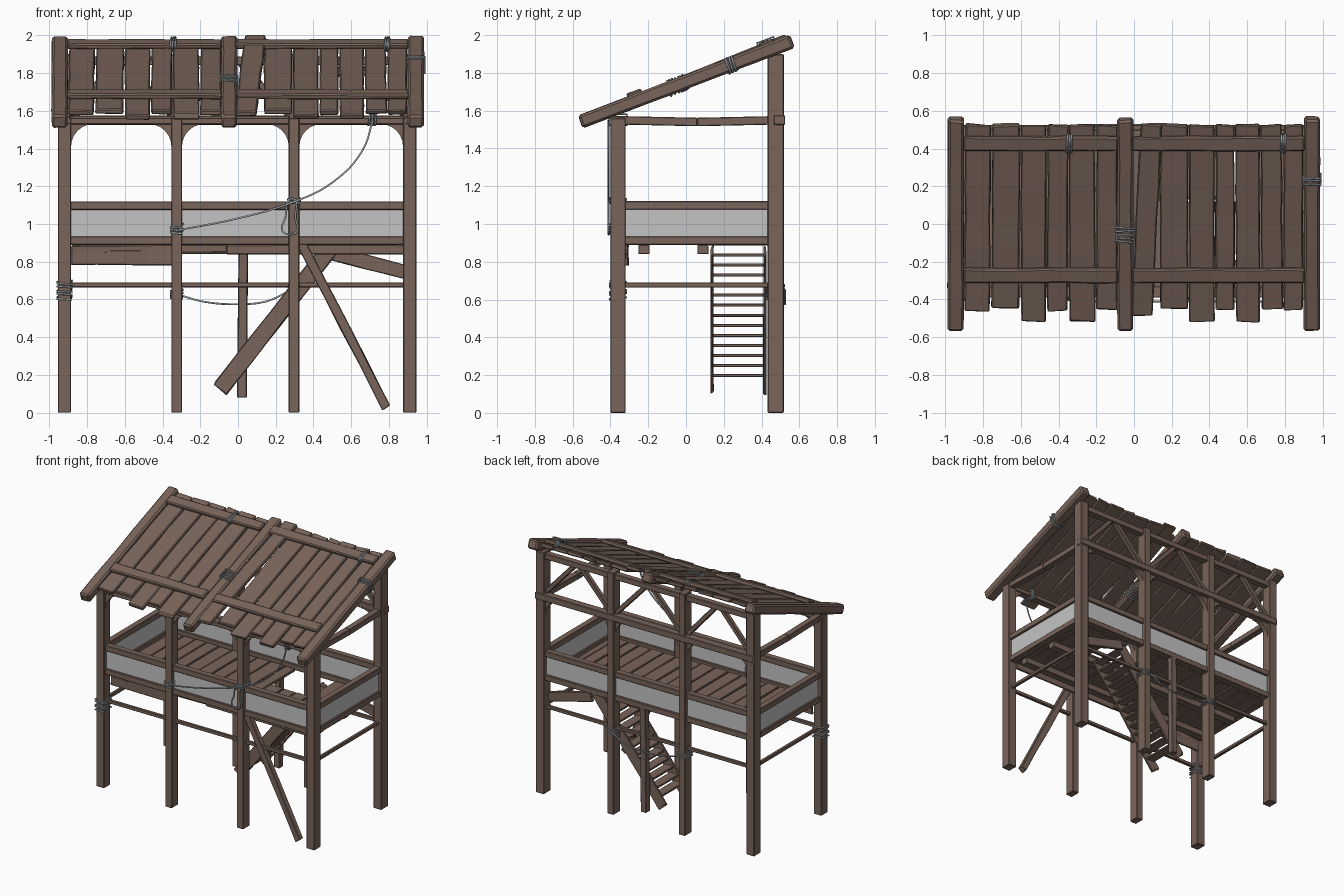
import bpy, bmesh, math, random
from mathutils import Vector as V

if "Cube" in bpy.data.objects:
    bpy.data.objects.remove(bpy.data.objects["Cube"])
random.seed(4)

def material(name, c):
    m = bpy.data.materials.new(name)
    m.diffuse_color = (*c, 1)
    m.use_nodes = True
    m.node_tree.nodes["Principled BSDF"].inputs["Base Color"].default_value = m.diffuse_color
    return m
WOOD = material("brown_wood", (0.19, 0.128, 0.102))
GREY = material("grey_panel", (0.55, 0.55, 0.55))
ROPE = material("grey_rope", (0.36, 0.40, 0.42))
X, Y, Z = V((1, 0, 0)), V((0, 1, 0)), V((0, 0, 1))

def finish(name, mesh, mat):
    ob = bpy.data.objects.new(name, mesh)
    bpy.context.collection.objects.link(ob)
    mesh.materials.clear()
    mesh.materials.append(mat)
    return ob

# rectangular timber from a to b; w is across, h is along "up"
def beam(name, a, b, w, h, up=Z, mat=WOOD, bevel=0.004, segs=1, rough=0.0, ragged=0.0):
    a, b = V(a), V(b)
    d = (b - a).normalized()
    side = d.cross(up).normalized()
    u = side.cross(d)
    bm = bmesh.new()
    rings = []
    for i in range(segs + 1):
        ring = []
        for sx, sy in ((-1, -1), (1, -1), (1, 1), (-1, 1)):
            p = a.lerp(b, i / segs) + side * (sx * w / 2 + random.uniform(-rough, rough))
            p += u * (sy * h / 2 + random.uniform(-rough, rough) * 0.6)
            if i in (0, segs):
                p += d * random.uniform(-ragged, ragged)
            ring.append(bm.verts.new(p))
        rings.append(ring)
    for r, s in zip(rings, rings[1:]):
        for k in range(4):
            bm.faces.new((r[k], r[(k + 1) % 4], s[(k + 1) % 4], s[k]))
    bm.faces.new(rings[0][::-1])
    bm.faces.new(rings[-1])
    bmesh.ops.recalc_face_normals(bm, faces=bm.faces)
    me = bpy.data.meshes.new(name)
    bm.to_mesh(me)
    bm.free()
    ob = finish(name, me, mat)
    if bevel:
        m = ob.modifiers.new("bevel", 'BEVEL')
        m.width, m.segments, m.limit_method = bevel, 1, 'ANGLE'
    return ob

def rope(name, pts, smooth=True, cyclic=False, r=0.0055):
    cu = bpy.data.curves.new(name, 'CURVE')
    cu.dimensions, cu.bevel_depth, cu.bevel_resolution, cu.resolution_u = '3D', r, 1, 6
    sp = cu.splines.new('BEZIER')
    sp.bezier_points.add(len(pts) - 1)
    for bp, p in zip(sp.bezier_points, pts):
        bp.co = p
        bp.handle_left_type = bp.handle_right_type = 'AUTO' if smooth else 'VECTOR'
    sp.use_cyclic_u = cyclic
    tmp = bpy.data.objects.new(name, cu)
    bpy.context.collection.objects.link(tmp)
    me = bpy.data.meshes.new_from_object(tmp.evaluated_get(bpy.context.evaluated_depsgraph_get()))
    bpy.data.objects.remove(tmp)
    finish(name, me, ROPE)

# rope coiled around a timber running along d
def wrap(name, c, d, up, w, h, length, turns):
    c, d = V(c), V(d).normalized()
    side = d.cross(up).normalized()
    u = side.cross(d)
    pts = []
    for i in range(turns * 4 + 1):
        sx, sy = ((-1, -1), (1, -1), (1, 1), (-1, 1))[i % 4]
        t = i / (turns * 4) - 0.5 + random.uniform(-0.06, 0.06)
        pts.append(c + d * length * t + side * sx * (w / 2 + 0.004) + u * sy * (h / 2 + 0.004))
    rope(name, pts, smooth=False)

FY, BY, EX = -0.36, 0.475, 0.91
POSTS = (-0.92, -0.325, 0.297, 0.91)

# posts
for x in POSTS:
    w = 0.07 if abs(x) > 0.5 else 0.057
    beam("front_post", (x, FY, 0), (x, FY, 1.56), w, 0.08, Y)
    beam("back_post", (x, BY, 0), (x, BY, 1.9), w, 0.085, Y)

# railing, panel, lower rail and upper beams on the two long sides
for tag, y in (("front", FY), ("back", BY)):
    for part, z, t, h in (("floor_beam", 0.912, 0.05, 0.045), ("top_rail", 1.098, 0.05, 0.045),
                          ("lower_rail", 0.677, 0.025, 0.027)):
        beam(f"{tag}_{part}", (-EX, y, z), (EX, y, z), t, h)
    beam(f"{tag}_panel", (-EX, y, 1.005), (EX, y, 1.005), 0.02, 0.15, mat=GREY, bevel=0)
beam("front_plate", (-0.93, FY, 1.545), (0.93, FY, 1.545), 0.06, 0.035)
beam("back_middle_beam", (-0.95, BY + 0.02, 1.55), (0.95, BY + 0.02, 1.55), 0.06, 0.05)
beam("back_top_plate", (-0.93, BY, 1.865), (0.93, BY, 1.865), 0.05, 0.045)

# the same on the two ends
for x in (-0.915, EX):
    for part, z, t, h in (("floor_beam", 0.912, 0.05, 0.045), ("top_rail", 1.098, 0.05, 0.045),
                          ("lower_rail", 0.677, 0.025, 0.027)):
        beam(f"end_{part}", (x, FY, z), (x, BY, z), t, h)
    beam("end_panel", (x, FY, 1.005), (x, BY, 1.005), 0.02, 0.15, mat=GREY, bevel=0)
    for a, b in (((-0.4, 1.55), (0.06, 1.54)), ((0.06, 1.54), (0.52, 1.55))):
        beam("end_tie_beam", (x, *a), (x, *b), 0.05, 0.045)

# curved corner brackets under the upper beams
def bracket(x, y, s, z=1.53, r=0.12):
    prof = [(x, z), (x, z - r)]
    prof += [(x + s * r * (1 - math.cos(t)), z - r + r * math.sin(t))
             for t in (k * math.pi / 12 for k in range(7))]
    bm = bmesh.new()
    f = bm.faces.new([bm.verts.new((px, y - 0.02, pz)) for px, pz in prof[:1] + prof[2:]])
    g = bmesh.ops.extrude_face_region(bm, geom=[f])
    bmesh.ops.translate(bm, vec=(0, 0.04, 0), verts=[v for v in g["geom"] if isinstance(v, bmesh.types.BMVert)])
    bmesh.ops.recalc_face_normals(bm, faces=bm.faces)
    me = bpy.data.meshes.new("corner_bracket")
    bm.to_mesh(me)
    bm.free()
    finish("corner_bracket", me, WOOD)
for y in (FY, BY):
    for l, r in zip(POSTS, POSTS[1:]):
        bracket(l + (0.035 if l < -0.5 else 0.028), y, 1)
        bracket(r - (0.035 if r > 0.5 else 0.028), y, -1)

# diagonal braces in the upper back wall
for l, r in zip(POSTS, POSTS[1:]):
    m = (l + r) / 2
    beam("back_brace", (l + 0.03, BY, 1.58), (m - 0.02, BY, 1.86), 0.035, 0.035, Y)
    beam("back_brace", (r - 0.03, BY, 1.58), (m + 0.02, BY, 1.86), 0.035, 0.035, Y)

# floor: joists and planks, with an opening over the stairs
for y in (-0.222, 0.09):
    beam("floor_joist", (-0.88, y, 0.865), (0.88, y, 0.865), 0.06, 0.05)
x = -0.89
while x < 0.86:
    w = min(random.uniform(0.09, 0.13), 0.89 - x)
    c = x + w / 2
    end = 0.12 if 0.2 < c < 0.5 else 0.44
    z = 0.9 + random.uniform(-0.003, 0.004)
    beam("floor_plank", (c, -0.34, z), (c, end, z), w - 0.006, 0.02, segs=4, rough=0.002)
    x += w
beam("left_skirt_board", (-0.885, -0.313, 0.825), (-0.34, -0.313, 0.82), 0.018, 0.08, segs=4, rough=0.004)
beam("skirt_board", (-0.885, -0.313, 0.865), (-0.06, -0.313, 0.87), 0.016, 0.04, segs=4, rough=0.003)
beam("skirt_board", (-0.06, -0.313, 0.865), (0.88, -0.313, 0.865), 0.016, 0.05, segs=4, rough=0.003)

# roof: p(x, y, off) gives a point on the slope
SL = math.atan(0.38)
N = V((0, -math.sin(SL), math.cos(SL)))
SD = V((0, math.cos(SL), math.sin(SL)))
def p(x, y, off=0.0):
    return V((x, y, 1.54 + 0.38 * (y + 0.56))) + N * off

for x in (-0.945, -0.047, 0.943):
    beam("rafter", p(x, -0.56), p(x, 0.56), 0.085, 0.072, N, bevel=0.012, segs=5, rough=0.003, ragged=0.006)
for y in (-0.26, 0.44):
    for l, r in ((-0.905, -0.085), (-0.01, 0.905)):
        beam("roof_batten", p(l, y, 0.036), p(r, y, 0.036), 0.08, 0.032, N, bevel=0.008, segs=6, rough=0.003)
edges = (-0.9, -0.757, -0.602, -0.462, -0.347, -0.203, -0.085, 0, 0.135, 0.29, 0.43, 0.535, 0.67, 0.79, 0.9)
ends = (-0.45, -0.44, -0.51, -0.455, -0.51, -0.45, -0.455, -0.48, -0.45, -0.51, -0.45, -0.51, -0.44, -0.45)
for i, (l, r, e) in enumerate(zip(edges, edges[1:], ends)):
    c, off = (l + r) / 2, 0.008 + random.uniform(-0.004, 0.004)
    tilt, w, top = random.uniform(-0.003, 0.003), r - l - 0.008, 0.53
    if i == 7:  # the loose plank
        tilt, w, top, off = 0.024, r - l - 0.022, 0.55, 0.014
    beam("roof_plank", p(c - tilt, e, off), p(c + tilt, top, off + (0.02 if i == 7 else 0)), w, 0.028, N,
         bevel=0.006, segs=6, rough=0.0035, ragged=0.01)

# stairs
lo, hi = V((-0.09, 0, 0.13)), V((0.48, 0, 0.86))
for y in (0.138, 0.418):
    beam("stair_stringer", lo + Y * y, hi + Y * y, 0.09, 0.016, Y, segs=4, rough=0.003, ragged=0.015)
for k in range(13):
    z = 0.197 + k * 0.0533
    c = lo.lerp(hi, (z - 0.13) / 0.73)
    beam("stair_tread", (c.x, 0.14, z), (c.x, 0.416, z), 0.075, 0.016, bevel=0.003)

# loose props and braces
beam("front_leaning_brace", (0.785, FY, 0.03), (0.335, FY, 0.9), 0.05, 0.045, Y, segs=4, rough=0.003, ragged=0.01)
beam("back_hanging_post", (0.022, BY, 0.08), (0.03, BY, 0.9), 0.05, 0.05, Y, segs=4, rough=0.003)
beam("back_fallen_board", (0.5, 0.45, 0.845), (0.89, 0.45, 0.745), 0.025, 0.075, segs=4, rough=0.004)

# ropes
RY = -0.41
rope("long_hanging_rope", [(0.715, RY, 1.55), (0.66, RY, 1.39), (0.5, RY, 1.22), (0.29, RY, 1.115),
                           (0, RY, 1.03), (-0.33, RY, 0.965)])
rope("rope_loop", [(0.29, RY, 1.135), (0.25, RY, 1.03), (0.235, RY, 0.965), (0.275, RY, 0.945),
                   (0.312, RY, 0.96), (0.305, RY, 1.03)], cyclic=True)
rope("back_slack_rope", [(-0.3, 0.525, 0.62), (-0.18, 0.525, 0.588), (0, 0.525, 0.575),
                         (0.15, 0.525, 0.59), (0.28, 0.525, 0.65)])
wrap("rope_wrap", (POSTS[0], FY, 0.65), Z, Y, 0.07, 0.08, 0.1, 5)
wrap("rope_wrap", (POSTS[1], FY, 0.973), Z, Y, 0.057, 0.08, 0.05, 3)
wrap("rope_wrap", (POSTS[2], FY, 1.125), Z, Y, 0.057, 0.08, 0.025, 2)
wrap("rope_wrap", (POSTS[1], BY, 0.63), Z, Y, 0.057, 0.085, 0.05, 3)
wrap("rope_wrap", (POSTS[2], BY, 0.655), Z, Y, 0.057, 0.085, 0.05, 3)
wrap("rope_wrap", (0.715, FY, 1.553), X, Z, 0.085, 0.05, 0.045, 3)
wrap("rope_wrap", p(-0.345, 0.44, 0.036), X, N, 0.085, 0.036, 0.035, 3)
wrap("rope_wrap", p(0.79, 0.44, 0.036), X, N, 0.085, 0.036, 0.03, 3)
wrap("rope_wrap", p(0.943, 0.24), SD, N, 0.085, 0.074, 0.05, 3)
wrap("rope_wrap", p(-0.047, -0.045), SD, N, 0.085, 0.074, 0.1, 5)
